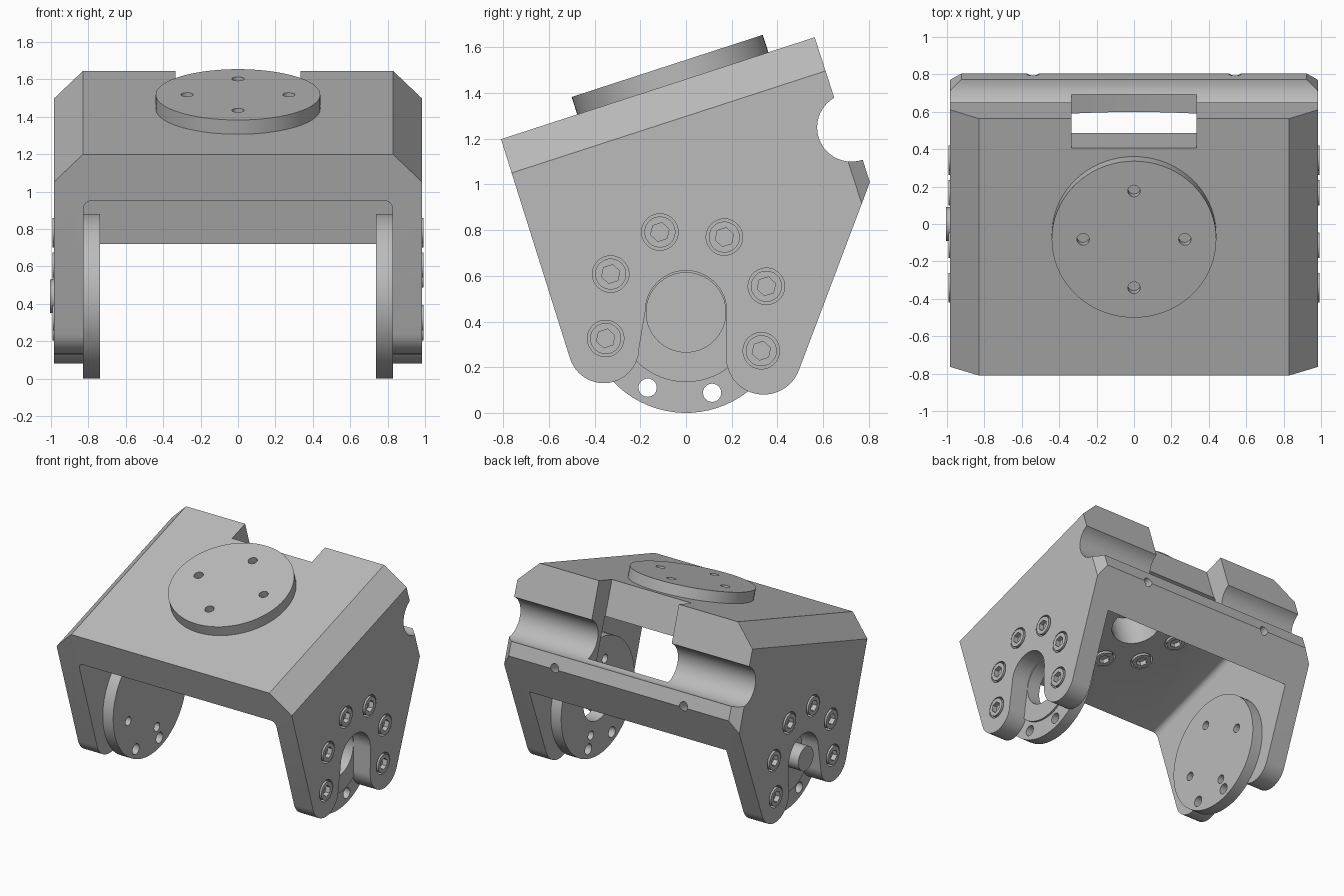
import bpy, bmesh
from math import cos, sin, pi, radians
from mathutils import Matrix

if "Cube" in bpy.data.objects:
    bpy.data.objects.remove(bpy.data.objects["Cube"], do_unlink=True)

grey = bpy.data.materials.new("machined grey")
grey.use_nodes = True
grey.diffuse_color = (0.5, 0.5, 0.5, 1)
grey.node_tree.nodes["Principled BSDF"].inputs["Base Color"].default_value = (0.5, 0.5, 0.5, 1)

# Frames: TILT holds the sloped top, ALONG extrudes front to back in it,
# ACROSS extrudes sideways from a (y, z) profile.
TILT_ANGLE = radians(18)
TILT = Matrix.Rotation(TILT_ANGLE, 4, 'X')
ALONG = TILT @ Matrix(((1, 0, 0, 0), (0, 0, 1, 0), (0, 1, 0, 0), (0, 0, 0, 1)))
ACROSS = Matrix(((0, 0, 1, 0), (1, 0, 0, 0), (0, 1, 0, 0), (0, 0, 0, 1)))


def move(x, y, z):
    return Matrix.Translation((x, y, z))


def arc(cx, cy, r, start, end, n=24):
    angles = [radians(start + (end - start) * i / n) for i in range(n + 1)]
    return [(cx + r * cos(a), cy + r * sin(a)) for a in angles]


def tilted(points):
    c, s = cos(TILT_ANGLE), sin(TILT_ANGLE)
    return [(c * u - s * v, s * u + c * v) for u, v in points]


def prism(name, points, low, high, frame):
    bm = bmesh.new()
    rings = [[bm.verts.new(frame @ move(a, b, t).to_translation()) for a, b in points]
             for t in (low, high)]
    bm.faces.new(rings[0])
    bm.faces.new(rings[1])
    n = len(points)
    for i in range(n):
        j = (i + 1) % n
        bm.faces.new((rings[0][i], rings[0][j], rings[1][j], rings[1][i]))
    bmesh.ops.recalc_face_normals(bm, faces=bm.faces)
    mesh = bpy.data.meshes.new(name)
    bm.to_mesh(mesh)
    bm.free()
    mesh.materials.append(grey)
    obj = bpy.data.objects.new(name, mesh)
    bpy.context.collection.objects.link(obj)
    return obj


def cylinder(name, r, low, high, frame, sides=40):
    return prism(name, arc(0, 0, r, 0, 360, sides)[:-1], low, high, frame)


def activate(obj):
    bpy.ops.object.select_all(action='DESELECT')
    obj.select_set(True)
    bpy.context.view_layer.objects.active = obj


def combine(obj, others, operation='DIFFERENCE'):
    activate(obj)
    for other in others:
        mod = obj.modifiers.new("combine", 'BOOLEAN')
        mod.operation = operation
        mod.solver = 'EXACT'
        mod.object = other
        bpy.ops.object.modifier_apply(modifier=mod.name)
        bpy.data.objects.remove(other, do_unlink=True)


def ring_frame(frame, radius, degrees):
    a = radians(degrees)
    return frame @ move(radius * cos(a), radius * sin(a), 0)


# Bracket side profile: sloped top, tube groove, back lip, two lobes and a slot
profile = tilted([(-0.4, 1.39), (1.044, 1.39)] + arc(1.075, 0.965, 0.15, 102, 270)
                 + [(1.078, 0.815), (1.078, 0.712)])
profile += arc(0.34, 0.245, 0.165, -21, -180)
profile += arc(0, 0.445, 0.178, 0, 180)
profile += arc(-0.36, 0.285, 0.155, 0, -162)
bracket = prism("bracket", profile, -0.985, 0.985, ACROSS)

# Cavity between the legs, with rounded upper corners
opening = [(-0.825, -1), (0.825, -1)] + arc(0.785, 1.09, 0.04, 0, 90, 8)
opening += arc(-0.785, 1.09, 0.04, 90, 180, 8)
cutters = [prism("cavity", opening, -1, 0.885, ALONG)]

# Notch in the top and the window with a sagging floor
notch = [(-0.335, 0.965), (0.335, 0.965), (0.335, 1.6), (-0.335, 1.6)]
cutters.append(prism("notch", notch, 0.88, 1.3, ALONG))
floor = [(0.335 * k / 8, 0.815 - 0.03 * (1 - (k / 8) ** 2)) for k in range(-8, 9)]
cutters.append(prism("window", floor + [(0.335, 1.5), (-0.335, 1.5)], 0.88, 1.0, ALONG))

# Top edge chamfers, lip corner chamfers and lip holes
for s in (-1, 1):
    edge = [(s * 0.73, 1.49), (s * 1.085, 1.135), (s * 1.2, 1.6)]
    cutters.append(prism("edge_chamfer", edge, -1, 2, ALONG))
    corner = [(s * 0.885, 1.115), (s * 1.085, 0.915), (s * 1.2, 1.2)]
    cutters.append(prism("corner_chamfer", corner, 0.3, 0.965, TILT))
    cutters.append(cylinder("lip_hole", 0.033, 0.98, 1.3, ALONG @ move(s * 0.54, 0.72, 0), 20))

# Flange frames: the z axis points outward
top = TILT @ move(0, 0.391, 0)
hub = move(0, 0, 0.44) @ ACROSS @ Matrix.Rotation(TILT_ANGLE, 4, 'Z')
sides = {"left": hub, "right": Matrix.Scale(-1, 4, (1, 0, 0)) @ hub}
cutters.append(cylinder("ceiling_bore", 0.175, 1.0, 1.395, top))

# Counterbored socket bolts on both legs and under the top
bolt_frames = [("left", ring_frame(sides["left"] @ move(0, 0, 0.985), 0.37, a))
               for a in range(-45, 181, 45)]
bolt_frames += [("right", ring_frame(sides["right"] @ move(0, 0, 0.985), 0.37, a))
                for a in range(-45, 181, 45)]
ceiling = top @ move(0, 0, 1.13) @ Matrix.Rotation(pi, 4, 'X')
bolt_frames += [("ceiling", ring_frame(ceiling, 0.37, a)) for a in range(0, 360, 45)]
parts = [bracket]
for place, frame in bolt_frames:
    cutters.append(cylinder("counterbore", 0.08, -0.05, 0.1, frame, 32))
    bolt = cylinder(place + "_bolt", 0.068, -0.055, 0.007, frame, 32)
    combine(bolt, [cylinder("socket", 0.042, -0.03, 0.1, frame, 6)])
    parts.append(bolt)
combine(bracket, cutters)

# Top mounting disc with four blind holes
top_disc = cylinder("top_disc", 0.44, 1.388, 1.47, top, 72)
combine(top_disc, [cylinder("hole", 0.033, 1.42, 1.6, ring_frame(top, 0.272, a), 20)
                   for a in range(0, 360, 90)])
parts.append(top_disc)

# Side discs: stepped boss, four blind holes, two through holes
for name, frame in sides.items():
    disc = cylinder(name + "_disc", 0.44, 0.738, 0.83, frame, 72)
    combine(disc, [cylinder("boss", 0.305, 0.78, 0.845, frame, 64)], 'UNION')
    holes = [cylinder("hole", 0.033, 0.6, 0.785, ring_frame(frame, 0.272, a), 20)
             for a in range(0, 360, 90)]
    holes += [cylinder("hole", 0.04, 0.6, 1, ring_frame(frame, 0.37, a), 24)
              for a in (225, 270)]
    if name == "left":
        holes.append(cylinder("bore", 0.174, 0.6, 1, frame, 48))
    combine(disc, holes)
    parts.append(disc)

# Pivot pin on the closed disc
parts.append(cylinder("pivot_pin", 0.09, 0.8, 1.005, sides["right"]))

for part in parts:
    activate(part)
    bpy.ops.object.shade_smooth_by_angle(angle=radians(25))
